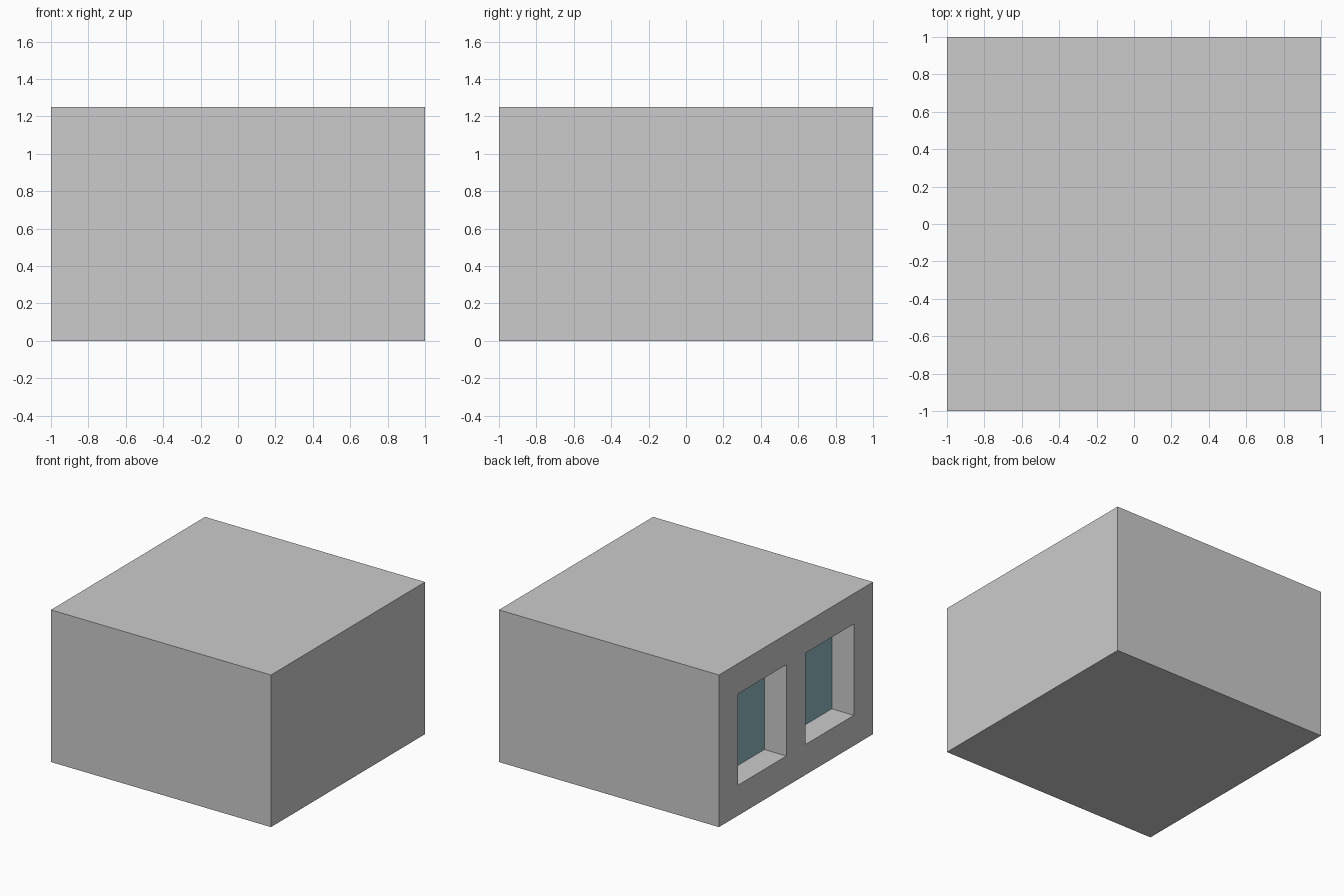
import bpy, bmesh
from mathutils import Vector

if "Cube" in bpy.data.objects:
    bpy.data.objects.remove(bpy.data.objects["Cube"])

HEIGHT = 1.25
Y_IN, Y_OUT = 0.125, 0.75      # window span on either side of the centre
Z_LOW, Z_HIGH = 0.25, 1.0
DEPTH = 0.2


def add_object(name, bm, material=None):
    mesh = bpy.data.meshes.new(name)
    bm.to_mesh(mesh)
    bm.free()
    obj = bpy.data.objects.new(name, mesh)
    bpy.context.collection.objects.link(obj)
    if material:
        mesh.materials.append(material)
    return obj


glass = bpy.data.materials.new("glass")
glass.diffuse_color = (0.275, 0.497, 0.552, 1)
glass.use_nodes = True
glass.node_tree.nodes["Principled BSDF"].inputs["Base Color"].default_value = glass.diffuse_color

# Building block, sliced along the window edges
bm = bmesh.new()
bmesh.ops.create_cube(bm, size=2)
for v in bm.verts:
    v.co.z = (v.co.z + 1) * HEIGHT / 2
cuts = [((0, y, 0), (0, 1, 0)) for y in (-Y_OUT, -Y_IN, Y_IN, Y_OUT)]
cuts += [((0, 0, z), (0, 0, 1)) for z in (Z_LOW, Z_HIGH)]
for co, no in cuts:
    bmesh.ops.bisect_plane(bm, geom=bm.verts[:] + bm.edges[:] + bm.faces[:],
                           plane_co=co, plane_no=no)

# Two window recesses in the left wall
openings = []
for f in bm.faces:
    c = f.calc_center_median()
    if c.x < -0.99 and Y_IN < abs(c.y) < Y_OUT and Z_LOW < c.z < Z_HIGH:
        openings.append(f)
backs = bmesh.ops.extrude_discrete_faces(bm, faces=openings)["faces"]
for f in backs:
    bmesh.ops.translate(bm, verts=f.verts[:], vec=Vector((DEPTH, 0, 0)))
bmesh.ops.delete(bm, geom=backs, context='FACES_ONLY')
bm.normal_update()
add_object("building_block", bm)

# Glass panes closing the recesses, facing outwards
for name, side in (("window_pane_front", -1), ("window_pane_back", 1)):
    y0, y1 = sorted((side * Y_IN, side * Y_OUT))
    bm = bmesh.new()
    corners = ((y0, Z_LOW), (y0, Z_HIGH), (y1, Z_HIGH), (y1, Z_LOW))
    pane = bm.faces.new([bm.verts.new((DEPTH - 1, y, z)) for y, z in corners])
    pane.normal_update()
    if pane.normal.x > 0:
        pane.normal_flip()
    add_object(name, bm, glass)
